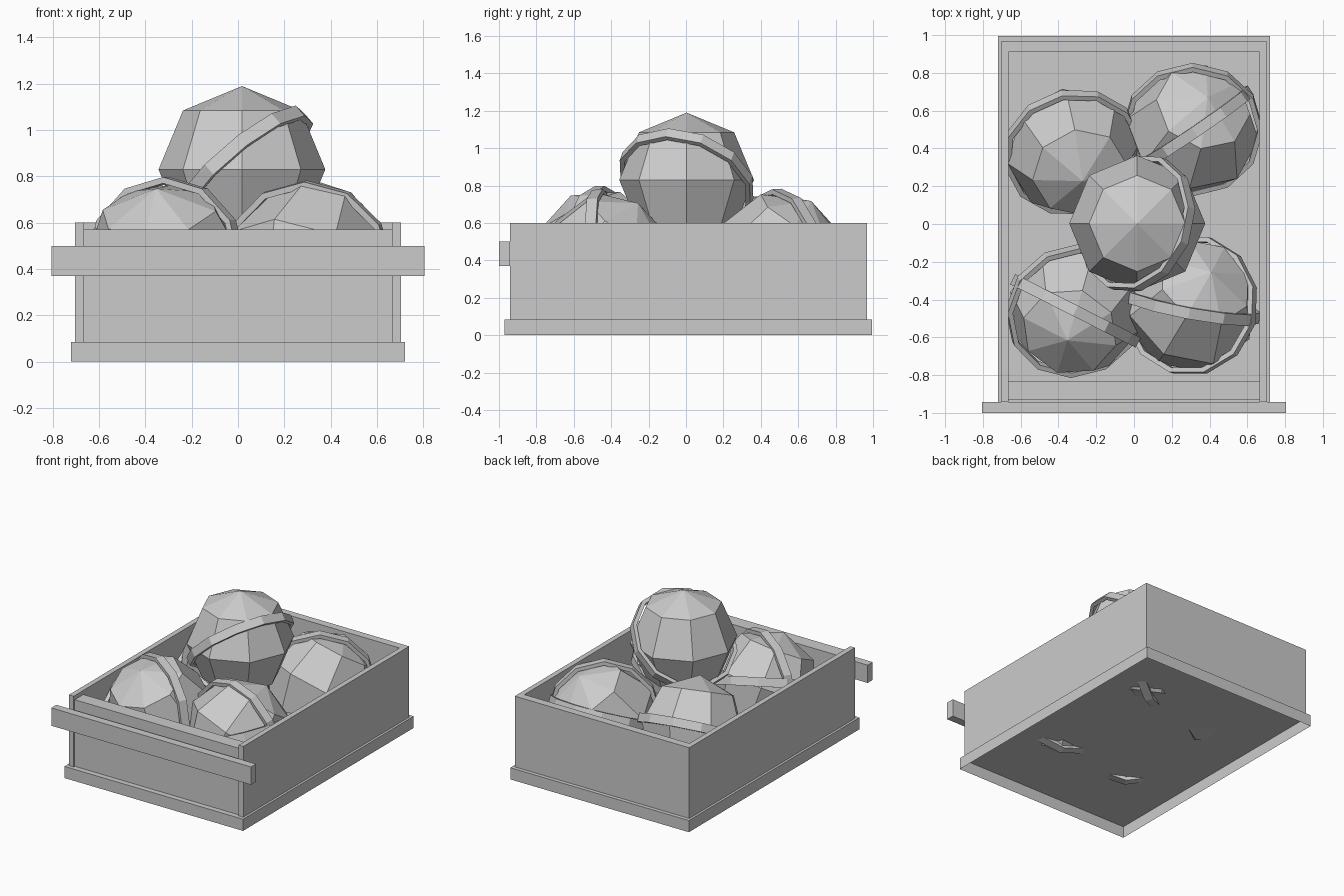
import bpy, bmesh, math
from mathutils import Vector, Euler

if "Cube" in bpy.data.objects:
    bpy.data.objects.remove(bpy.data.objects["Cube"])

grey = bpy.data.materials.new("light_grey")
grey.diffuse_color = (0.6, 0.6, 0.6, 1)
grey.use_nodes = True
grey.node_tree.nodes["Principled BSDF"].inputs["Base Color"].default_value = grey.diffuse_color


def finish(name, bm):
    bmesh.ops.recalc_face_normals(bm, faces=bm.faces)
    me = bpy.data.meshes.new(name)
    bm.to_mesh(me)
    bm.free()
    me.materials.append(grey)
    ob = bpy.data.objects.new(name, me)
    bpy.context.collection.objects.link(ob)
    return ob


def box(name, x, y, z, open_bottom=False):
    bm = bmesh.new()
    bmesh.ops.create_cube(bm, size=1)
    for v in bm.verts:
        for i, (a, b) in enumerate((x, y, z)):
            v.co[i] = a if v.co[i] < 0 else b
    if open_bottom:
        bm.normal_update()
        low = [f for f in bm.faces if f.normal.z < -0.9]
        bmesh.ops.delete(bm, geom=low, context='FACES_ONLY')
    return finish(name, bm)


def ball(name, centre, tilt):
    bm = bmesh.new()
    bmesh.ops.create_uvsphere(bm, u_segments=8, v_segments=4, radius=0.36)
    ob = finish(name, bm)
    ob.location, ob.rotation_euler = centre, [math.radians(a) for a in tilt]


def band(name, centre, normal, sides=12, inner=0.345, outer=0.372, half=0.03):
    # closed rectangular hoop around a ball
    bm = bmesh.new()
    section = [(inner, -half), (outer, -half), (outer, half), (inner, half)]
    rings = []
    for i in range(sides):
        a = 2 * math.pi * i / sides
        rings.append([bm.verts.new((r * math.cos(a), r * math.sin(a), h))
                      for r, h in section])
    for i in range(sides):
        p, q = rings[i], rings[(i + 1) % sides]
        for k in range(4):
            m = (k + 1) % 4
            bm.faces.new((p[k], q[k], q[m], p[m]))
    ob = finish(name, bm)
    ob.location = centre
    ob.rotation_euler = Vector(normal).to_track_quat('Z', 'Y').to_euler()


# Crate: hollow base skirt, walls, lower front panel and front rail
box("base", (-0.72, 0.72), (-0.97, 0.995), (0, 0.085), open_bottom=True)
for side, s in (("left", -1), ("right", 1)):
    box(side + "_wall", sorted((s * 0.665, s * 0.703)), (-0.942, 0.967), (0.085, 0.6))
box("back_wall", (-0.665, 0.665), (0.91, 0.967), (0.085, 0.6))
box("front_panel", (-0.665, 0.665), (-0.93, -0.83), (0.085, 0.57))
box("front_rail", (-0.805, 0.805), (-1.0, -0.942), (0.37, 0.5))

# Balls: name, centre, tilt in degrees, plane normals of their bands
balls = [
    ("top_ball", (0.017, 0.003, 0.83), (0, 0, 0), [(-0.63, 0.26, 0.73)]),
    ("front_left_ball", (-0.31, -0.46, 0.425), (20, -18, 25),
     [(0.45, 0.89, 0), (0.2, -0.38, 0.9)]),
    ("front_right_ball", (0.30, -0.43, 0.41), (-25, 25, 10),
     [(0.18, 0.97, 0.12), (-0.35, 0.1, 0.93)]),
    ("back_left_ball", (-0.32, 0.38, 0.41), (22, -15, 50), [(0.1, -0.5, 0.86)]),
    ("back_right_ball", (0.31, 0.50, 0.41), (-15, 28, 35),
     [(-0.56, 0.83, 0.05), (0, -0.4, 0.92)]),
]
for name, centre, tilt, normals in balls:
    ball(name, centre, tilt)
    for i, n in enumerate(normals):
        band(f"{name}_band_{i + 1}", centre, n)
